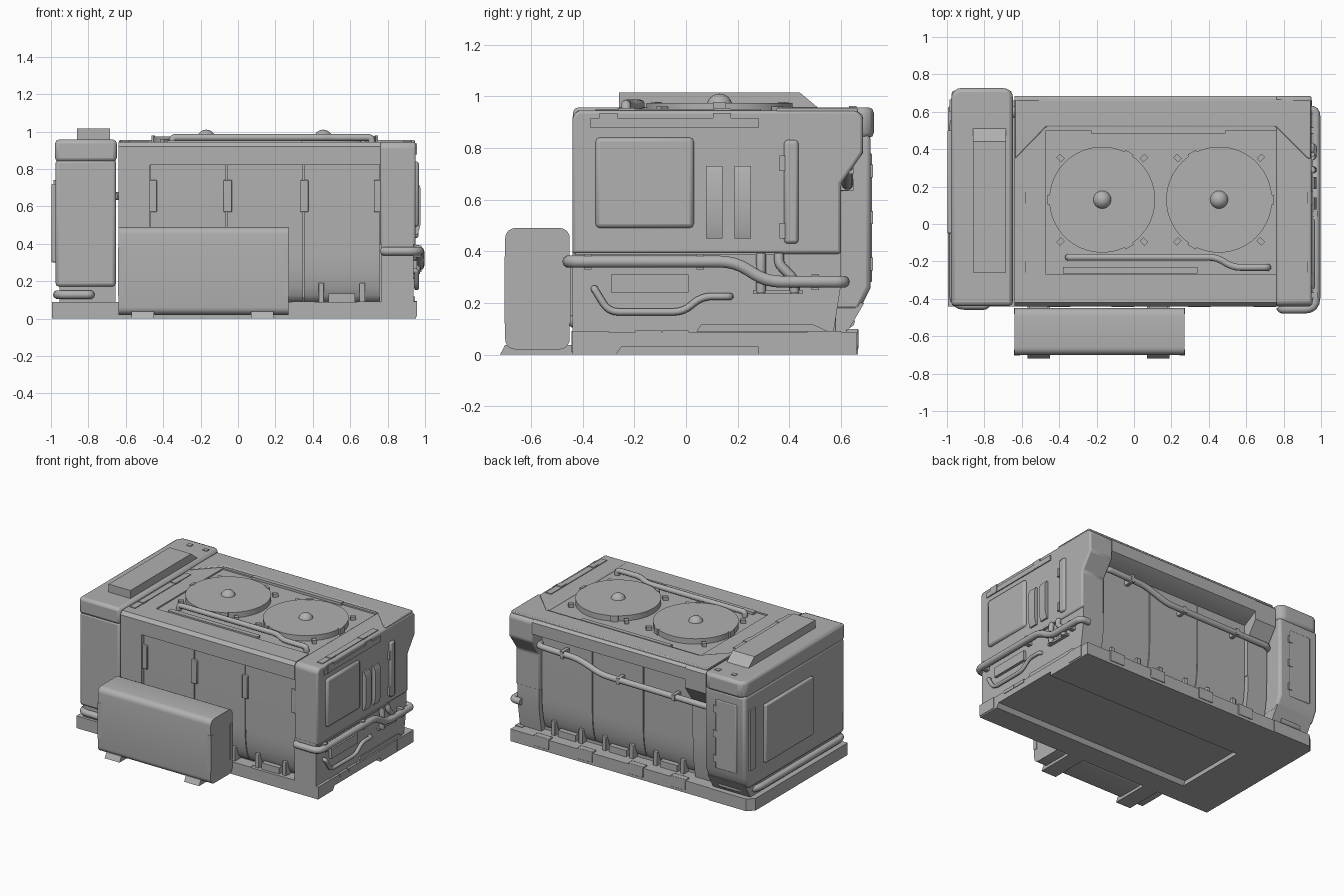
import bpy, bmesh, math
from mathutils import Vector, Matrix

if "Cube" in bpy.data.objects:
    bpy.data.objects.remove(bpy.data.objects["Cube"])

grey = bpy.data.materials.new("dark_grey")
grey.diffuse_color = (.44, .44, .44, 1)
grey.use_nodes = True
grey.node_tree.nodes["Principled BSDF"].inputs["Base Color"].default_value = grey.diffuse_color


def finish(name, bm, bevel=0.0, segs=2):
    bmesh.ops.recalc_face_normals(bm, faces=bm.faces)
    me = bpy.data.meshes.new(name)
    bm.to_mesh(me)
    bm.free()
    me.materials.append(grey)
    ob = bpy.data.objects.new(name, me)
    bpy.context.collection.objects.link(ob)
    if bevel:
        m = ob.modifiers.new("bevel", 'BEVEL')
        m.width, m.segments, m.limit_method = bevel, segs, 'ANGLE'
    bpy.ops.object.select_all(action='DESELECT')
    ob.select_set(True)
    bpy.context.view_layer.objects.active = ob
    bpy.ops.object.shade_smooth_by_angle(angle=math.radians(35))
    return ob


def box(name, x0, x1, y0, y1, z0, z1, bevel=0.0, rot=0.0):
    bm = bmesh.new()
    mid = Vector(((x0 + x1) / 2, (y0 + y1) / 2, (z0 + z1) / 2))
    mat = (Matrix.Translation(mid) @ Matrix.Rotation(rot, 4, 'Z')
           @ Matrix.Diagonal((x1 - x0, y1 - y0, z1 - z0, 1)))
    bmesh.ops.create_cube(bm, size=1, matrix=mat)
    return finish(name, bm, bevel)


def prism(name, pts, axis, a, b, bevel=0.0):
    """Extrude a profile: 'x' takes (y,z) points, 'y' takes (x,z), 'z' takes (x,y)."""
    bm = bmesh.new()
    co = {'x': lambda p, t: (t, p[0], p[1]), 'y': lambda p, t: (p[0], t, p[1]),
          'z': lambda p, t: (p[0], p[1], t)}[axis]
    f = bm.faces.new([bm.verts.new(co(p, a)) for p in pts])
    r = bmesh.ops.extrude_face_region(bm, geom=[f])
    d = Vector(co((0, 0), b - a))
    bmesh.ops.translate(bm, vec=d, verts=[v for v in r['geom'] if isinstance(v, bmesh.types.BMVert)])
    return finish(name, bm, bevel)


def pipe(name, pts, r, bend=0.05):
    """Round tube along a path with softened corners."""
    pts = [Vector(p) for p in pts]
    path = [pts[0]]
    for p, q, s in zip(pts, pts[1:], pts[2:]):
        k = min(bend, (p - q).length * .45, (s - q).length * .45)
        a, b = q + (p - q).normalized() * k, q + (s - q).normalized() * k
        path += [a * (1 - t) ** 2 + q * 2 * t * (1 - t) + b * t * t for t in (0, .25, .5, .75, 1)]
    path.append(pts[-1])
    cu = bpy.data.curves.new(name, 'CURVE')
    cu.dimensions, cu.bevel_depth, cu.bevel_resolution, cu.use_fill_caps = '3D', r, 3, True
    cu.materials.append(grey)
    sp = cu.splines.new('POLY')
    sp.points.add(len(path) - 1)
    for pt, c in zip(sp.points, path):
        pt.co = (*c, 1)
    ob = bpy.data.objects.new(name, cu)
    bpy.context.collection.objects.link(ob)
    bpy.ops.object.select_all(action='DESELECT')
    ob.select_set(True)
    bpy.context.view_layer.objects.active = ob
    bpy.ops.object.convert(target='MESH')
    bpy.ops.object.shade_smooth_by_angle(angle=math.radians(40))


# base skid with raised middle, foot pads and slots
prism("base_skid", [(-.44, 0), (-.27, 0), (-.25, .03), (.28, .03), (.28, 0), (.66, 0), (.66, .088),
                    (-.44, .088)], 'x', -.65, .953)
prism("tower_base", [(-.995, -.44), (-.65, -.44), (-.65, .665), (-.95, .665), (-.995, .62)], 'z', 0, .088)
for y0, y1 in ((-.44, -.30), (.47, .60)):
    box("base_corner_pad", .90, .957, y0, y1, .01, .092)
for y in (-.145, -.04):
    box("base_slot_rim", .94, .957, y - .05, y + .05, .07, .093)
for x in (-.4, -.06, .35, .7):
    box("rear_base_block", x - .06, x + .06, .62, .667, .02, .10, .004)
    box("front_base_block", x - .06, x + .06, -.443, -.40, .01, .092)

# inner core and end sections of the main body
box("core", -.62, .92, -.35, .53, .03, .92)
upper = [(-.44, .39), (-.44, .92), (-.42, .945), (.66, .945), (.685, .92), (.685, .78), (.60, .66), (.60, .39)]
lower = [(-.44, .08), (-.44, .40), (.60, .40), (.60, .27), (.57, .08)]
prism("right_end_upper", upper, 'x', .76, .95, .012)
prism("right_end_lower", lower, 'x', .765, .937)
prism("left_end_upper", upper, 'x', -.64, -.47)
prism("left_end_lower", lower, 'x', -.635, -.475)
prism("right_lower_skirt", [(.04, .09), (.06, .118), (.49, .118), (.55, .09)], 'x', .92, .945)

# headers over the front and rear panels, roof deck and raised rear roof
prism("front_header", [(-.44, .82), (-.44, .92), (-.42, .945), (-.27, .945), (-.27, .82)], 'x', -.472, .762)
prism("rear_header", [(.685, .84), (.685, .925), (.66, .945), (.50, .945), (.50, .77), (.56, .77)], 'x', -.472, .762)
box("roof_deck", -.5, .8, -.3, .53, .90, .935)
prism("rear_roof", [(-.635, .35), (-.47, .52), (.76, .52), (.93, .35), (.945, .35), (.945, .665), (-.635, .665)],
      'z', .93, .955, .006)
for x in (-.605, .905):
    box("roof_side_rail", x - .022, x + .022, -.35, .29, .93, .950)
    for y in (-.23, .14):
        box("rail_clamp", x - .018, x + .025, y - .03, y + .03, .93, .954)
box("roof_rear_bar", -.23, .49, .485, .515, .92, .953)
box("roof_front_bar", -.38, .34, -.265, -.23, .92, .953)

# tank-like wall panels whose lower edge tucks inward
arc = [(math.sin(t * math.pi / 12), math.cos(t * math.pi / 12)) for t in range(7)]
for i in range(3):
    a, b = -.47 + i * .41 + .003, -.47 + (i + 1) * .41 - .003
    c = (a + b) / 2
    for side, out in (("front", -.415), ("rear", .575)):
        s = 1 if out > 0 else -1
        curve = [(out - s * .07 * (1 - q), .34 - .25 * p) for p, q in arc]
        prism(side + "_panel", [(out - s * .1, .83), (out, .83)] + curve + [(out - s * .1, .09)], 'x', a, b)
        for dx in (-.11, .11):
            ys = sorted((out + s * .005, out - s * .07))
            box(side + "_post", c + dx - .015, c + dx + .015, *ys, .06, .19, .004)
        ys = sorted((out + s * .005, out - s * .05))
        box(side + "_vent", c - .07, c + .07, *ys, .08, .135)
for x in (-.455, -.055, .355, .748):
    box("front_hinge", x - .022, x + .022, -.43, -.40, .57, .74, .004)

# roof fans with hubs, mounting blocks and clips
for cx in (-.17, .455):
    bm = bmesh.new()
    bmesh.ops.create_cone(bm, cap_ends=True, segments=64, radius1=.283, radius2=.283, depth=.055,
                          matrix=Matrix.Translation((cx, .13, .947)))
    finish("fan_disc", bm)
    bm = bmesh.new()
    bmesh.ops.create_uvsphere(bm, u_segments=24, v_segments=12, radius=.05,
                              matrix=Matrix.Translation((cx, .13, .96)))
    finish("fan_hub", bm)
    for sx in (-1, 1):
        for sy in (-1, 1):
            x, y = cx + sx * .223, .13 + sy * .223
            box("fan_mount", x - .018, x + .018, y - .014, y + .014, .92, .96, 0, sx * sy * math.pi / 4)
    s = 1 if cx < 0 else -1
    for ang in (60, -60, 180):
        t = math.radians(ang)
        x, y = cx + s * .284 * math.cos(t), .13 + .284 * math.sin(t)
        box("fan_clip", x - .009, x + .009, y - .025, y + .025, .92, .978, 0, s * t)
pipe("roof_pipe", [(-.35, -.178, .93), (-.35, -.178, .968), (.44, -.178, .968), (.53, -.232, .968),
                   (.715, -.232, .968), (.715, -.232, .92)], .019, .04)

# right side panels, handles and rails
box("access_panel", .93, .968, -.35, .03, .49, .84, .016)
for y in (.11, .22):
    prism("side_louver", [(.94, .45), (.962, .45), (.975, .50), (.975, .70), (.962, .73), (.94, .73)],
          'y', y - .032, y + .032)
box("tall_side_panel", .93, .965, .38, .435, .43, .83, .012)
for z in (.48, .74):
    box("panel_hinge", .94, .966, .362, .384, z - .03, z + .03)
box("upper_side_rail", .94, .957, -.37, .28, .878, .915)
for y in (-.3, .14):
    box("rail_bracket", .94, .958, y - .035, y + .035, .88, .935)
box("side_seam_ledge", .93, .955, -.43, .36, .385, .395)
box("side_tank", .92, .957, -.29, .01, .24, .31)
pipe("main_side_pipe", [(.78, -.44, .36), (.79, -.455, .36), (.972, -.455, .36), (.972, .19, .36),
                        (.972, .31, .282), (.972, .61, .282), (.90, .61, .282)], .024, .06)
pipe("small_side_pipe", [(.93, -.355, .255), (.955, -.355, .255), (.955, -.30, .165), (.955, -.01, .165),
                         (.955, .06, .225), (.955, .17, .225), (.92, .17, .225)], .014, .04)
for y, d in ((.29, 0), (.36, .06)):
    pipe("link_pipe", [(.95, y, .39), (.958, y, .35), (.958, y + d, .29), (.955, y + d, .24)], .019, .04)
box("link_manifold", .92, .96, .26, .45, .235, .25)
for y in (-.38, .055, .5):
    box("pipe_clamp", .93, .98, y - .015, y + .015, (.33 if y < .2 else .25), (.39 if y < .2 else .31))

# pipe along the rear wall
pipe("rear_pipe", [(.77, .57, .735), (.75, .625, .735), (.43, .625, .725), (.24, .625, .66), (-.62, .625, .655),
                   (-.66, .58, .655)], .022, .06)
for x in (.55, .1, -.35):
    box("rear_pipe_clamp", x - .012, x + .012, .57, .648, (.70 if x > .4 else .635), (.755 if x > .4 else .68))

# left tower: lower part, body, rounded cap and roof hatch
prism("tower_foot", [(-.42, .08), (-.42, .2), (.69, .2), (.62, .08)], 'x', -.955, -.655)
prism("tower_body", [(-.432, .17), (-.432, .85), (.715, .85), (.715, .26), (.67, .17)], 'x', -.975, -.652, .018)
prism("tower_cap", [(-.978, -.438), (-.648, -.438), (-.648, .70), (-.68, .727), (-.945, .727), (-.978, .69)],
      'z', .838, .957, .038)
prism("tower_roof_hatch", [(-.26, .94), (-.26, 1.015), (.44, 1.015), (.53, .94)], 'x', -.86, -.685)
for x in (-.84, -.71):
    box("roof_latch", x - .017, x + .017, .63, .66, .94, .962)
box("tower_side_panel", -.998, -.96, -.05, .50, .30, .72, .008)
box("tower_side_strip", -.986, -.96, .60, .665, .30, .74)
box("tower_rear_panel", -.91, -.74, .69, .720, .28, .78, .006)
for z in (.35, .53, .71):
    box("tower_rear_hinge", -.755, -.725, .69, .724, z - .025, z + .025)
pipe("tower_pipe", [(-.79, -.40, .128), (-.79, -.435, .128), (-.965, -.435, .128), (-.965, .55, .128),
                    (-.90, .63, .128), (-.72, .63, .128)], .024, .06)

# front equipment box with rounded long edges, end strips and support rails
corners = [(-.66, .45), (-.66, .06), (-.49, .06), (-.49, .45)]
rim = [(y + .04 * math.cos(t), z + .04 * math.sin(t)) for k, (y, z) in enumerate(corners)
       for t in [math.pi / 2 * (k + 1 + j / 5) for j in range(6)]]
prism("front_box", rim, 'x', -.638, .27)
for x0, x1 in ((-.642, -.61), (.243, .274)):
    for y0, y1 in ((-.702, -.67), (-.48, -.448)):
        box("box_edge_strip", x0, x1, y0, y1, .12, .38)
for x in (-.51, .13):
    prism("box_support_rail", [(-.72, 0), (-.70, .038), (-.40, .038), (-.40, 0)], 'x', x - .06, x + .06)
    box("box_wall_bracket", x - .05, x + .05, -.46, -.40, .15, .35)
